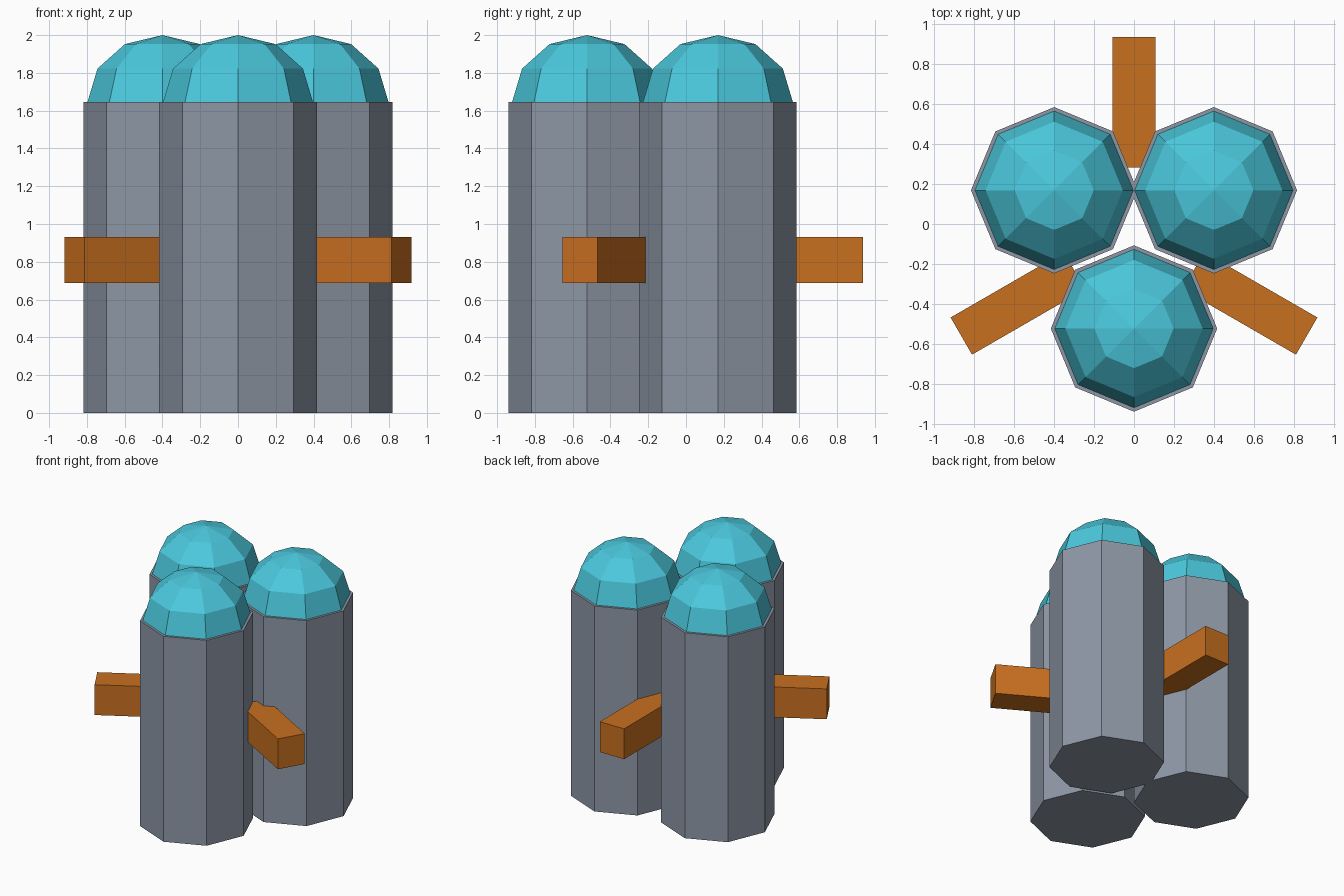
import bpy
import bmesh
from math import cos, sin, pi, radians
from mathutils import Matrix, Vector

cube = bpy.data.objects.get("Cube")
if cube:
    bpy.data.objects.remove(cube, do_unlink=True)


def material(name, rgb):
    m = bpy.data.materials.new(name)
    m.use_nodes = True
    m.diffuse_color = (*rgb, 1)
    m.node_tree.nodes["Principled BSDF"].inputs["Base Color"].default_value = (*rgb, 1)
    return m


grey = material("slate_grey", (0.27, 0.31, 0.38))
teal = material("bright_teal", (0.07, 0.58, 0.72))
orange = material("burnt_orange", (0.58, 0.16, 0.014))


def add_object(name, bm, mat, location):
    bmesh.ops.recalc_face_normals(bm, faces=bm.faces[:])
    mesh = bpy.data.meshes.new(name)
    bm.to_mesh(mesh)
    bm.free()
    mesh.materials.append(mat)
    ob = bpy.data.objects.new(name, mesh)
    ob.location = location
    bpy.context.collection.objects.link(ob)
    return ob


SIDES = 8
CENTRE_Y = -0.062
BODY_HEIGHT, BODY_RADIUS = 1.645, 0.417
DOME_HEIGHT, DOME_RADIUS = 0.355, 0.397


# Octagonal column standing on the ground
def column(name, x, y):
    bm = bmesh.new()
    bmesh.ops.create_cone(bm, cap_ends=True, segments=SIDES, radius1=BODY_RADIUS,
                          radius2=BODY_RADIUS, depth=BODY_HEIGHT)
    add_object(name, bm, grey, (x, y, BODY_HEIGHT / 2))


# Faceted dome, a quarter arc spun around the column axis
def dome(name, x, y):
    bm = bmesh.new()
    arc = [bm.verts.new((DOME_RADIUS * cos(i * pi / 6), 0, DOME_HEIGHT * sin(i * pi / 6)))
           for i in range(4)]
    edges = [bm.edges.new(pair) for pair in zip(arc, arc[1:])]
    bmesh.ops.spin(bm, geom=arc + edges, cent=(0, 0, 0), axis=(0, 0, 1),
                   angle=2 * pi, steps=SIDES)
    bmesh.ops.remove_doubles(bm, verts=bm.verts[:], dist=0.001)
    add_object(name, bm, teal, (x, y, BODY_HEIGHT))


# Bar pointing outward through the gap between two columns
def bar(name, angle):
    bm = bmesh.new()
    bmesh.ops.create_cube(bm, size=1, matrix=Matrix.Diagonal((0.655, 0.215, 0.243, 1)))
    offset = Vector((0.672 * cos(angle), 0.672 * sin(angle), 0))
    ob = add_object(name, bm, orange, Vector((0, CENTRE_Y, 0.81)) + offset)
    ob.rotation_euler.z = angle


# Three columns on a triangle, with the bars in between
for label, degrees in (("front", -90), ("left", 30), ("right", 150)):
    a = radians(degrees)
    x, y = 0.462 * cos(a), CENTRE_Y + 0.462 * sin(a)
    column(label + "_column", x, y)
    dome(label + "_dome", x, y)

for label, degrees in (("back", 90), ("left", -30), ("right", 210)):
    bar(label + "_bar", radians(degrees))
